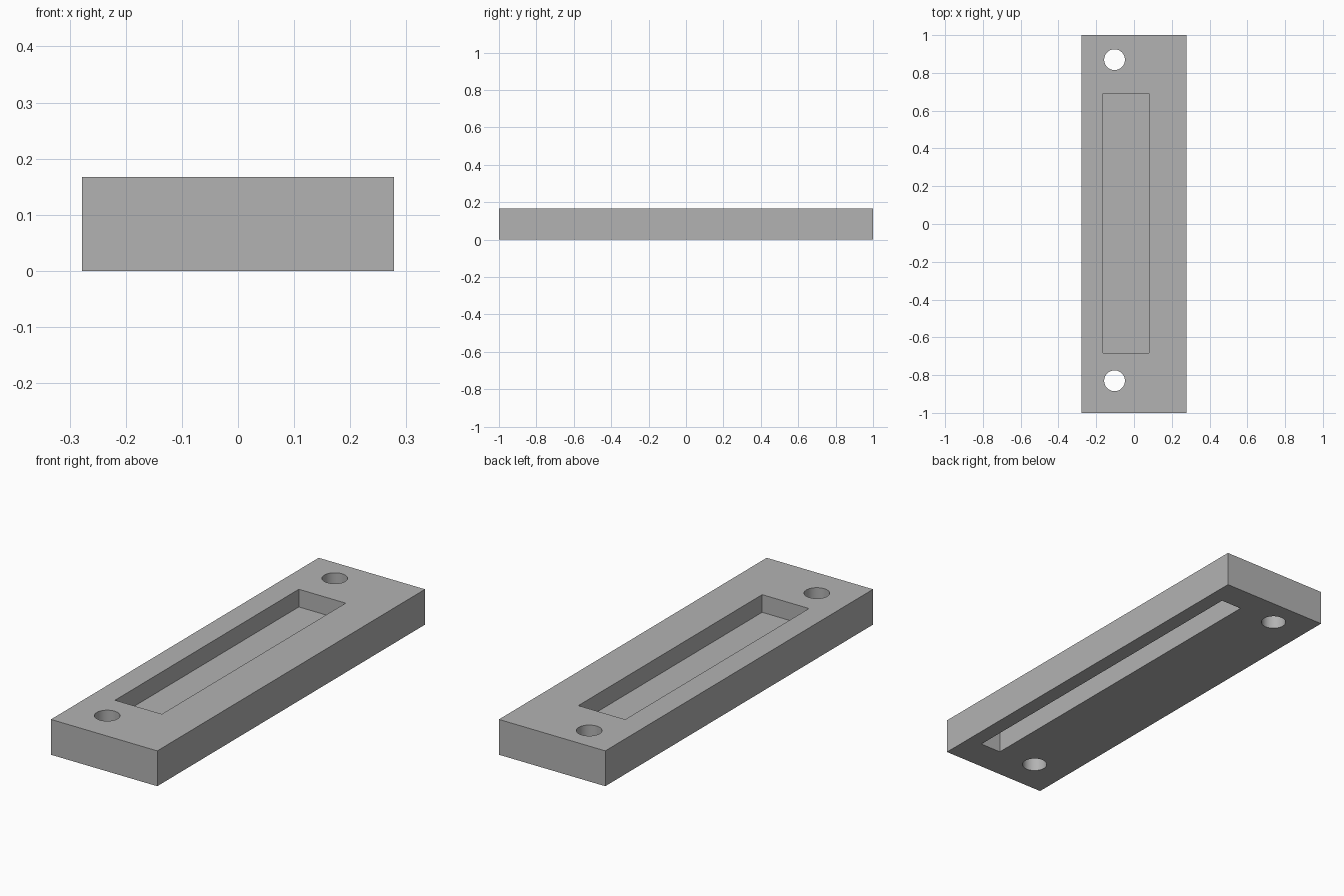
import bpy

if "Cube" in bpy.data.objects:
    bpy.data.objects.remove(bpy.data.objects["Cube"], do_unlink=True)

THICK = 0.167
OVER = 0.05  # how far cutters stick out of the plate

grey = bpy.data.materials.new("plain_grey")
grey.use_nodes = True
colour = (0.45, 0.45, 0.45, 1)
grey.diffuse_color = colour
grey.node_tree.nodes["Principled BSDF"].inputs["Base Color"].default_value = colour


def box(name, x, y, z):
    """Box from (min, max) ranges on each axis."""
    bpy.ops.mesh.primitive_cube_add(size=1, location=[sum(r) / 2 for r in (x, y, z)])
    ob = bpy.context.object
    ob.name = name
    ob.scale = [r[1] - r[0] for r in (x, y, z)]
    bpy.ops.object.transform_apply(location=True, rotation=False, scale=True)
    ob.data.materials.append(grey)
    return ob


def hole(name, x, y, radius):
    """Round cutter through the full thickness."""
    bpy.ops.mesh.primitive_cylinder_add(vertices=48, radius=radius, depth=THICK + 2 * OVER,
                                        location=(x, y, THICK / 2))
    ob = bpy.context.object
    ob.name = name
    ob.data.materials.append(grey)
    return ob


# Main plate
plate = box("mounting_plate", (-0.278, 0.278), (-1, 1), (0, THICK))

# Shallow pocket in the top, deep slot in the underside, two screw holes
cutters = [
    box("top_pocket_cutter", (-0.165, 0.08), (-0.683, 0.69), (THICK / 2, THICK + OVER)),
    box("underside_slot_cutter", (0.094, 0.204), (-0.843, 0.87), (-OVER, 0.125)),
    hole("front_screw_hole_cutter", -0.103, -0.83, 0.055),
    hole("back_screw_hole_cutter", -0.103, 0.87, 0.055),
]

# Cut each recess, then discard its cutter
for cutter in cutters:
    mod = plate.modifiers.new(cutter.name, "BOOLEAN")
    mod.operation = "DIFFERENCE"
    mod.solver = "EXACT"
    mod.object = cutter
    bpy.ops.object.select_all(action="DESELECT")
    plate.select_set(True)
    bpy.context.view_layer.objects.active = plate
    bpy.ops.object.modifier_apply(modifier=mod.name)
    bpy.data.objects.remove(cutter, do_unlink=True)

# Round hole walls, crisp edges elsewhere
bpy.ops.object.shade_smooth_by_angle()
